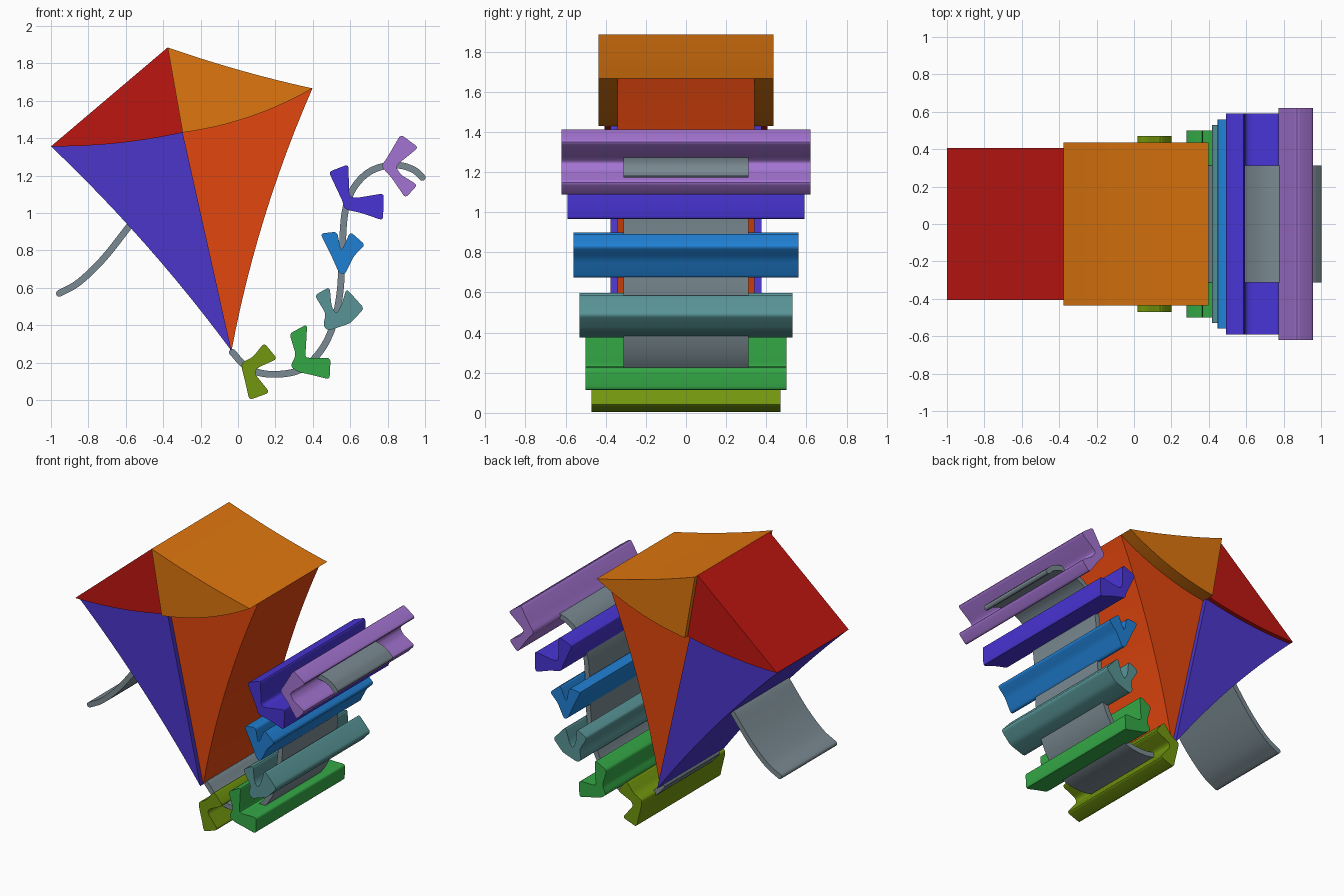
import bpy, bmesh, math
from mathutils import Vector

if "Cube" in bpy.data.objects:
    bpy.data.objects.remove(bpy.data.objects["Cube"])


def lin(c):
    return tuple((v / 255 / 12.92 if v < 10 else ((v / 255 + 0.055) / 1.055) ** 2.4) for v in c) + (1.0,)


def extrude(name, outline, half, rgb):
    """Solid made by pushing an XZ outline from y=-half to y=+half."""
    bm = bmesh.new()
    front = bm.faces.new([bm.verts.new((p[0], -half, p[1])) for p in outline])
    back = bmesh.ops.extrude_face_region(bm, geom=[front])["geom"]
    bmesh.ops.translate(bm, verts=[v for v in back if isinstance(v, bmesh.types.BMVert)], vec=(0, 2 * half, 0))
    if not any(f.normal.y < 0 and len(f.verts) == len(outline) for f in bm.faces):
        front_pts = [v for v in bm.verts if v.co.y < 0]
        if len(bm.faces) < len(outline) + 2:
            bm.faces.new(front_pts)
    bmesh.ops.recalc_face_normals(bm, faces=bm.faces)
    me = bpy.data.meshes.new(name)
    bm.to_mesh(me)
    bm.free()
    ob = bpy.data.objects.new(name, me)
    bpy.context.collection.objects.link(ob)
    mat = bpy.data.materials.new(name)
    mat.diffuse_color = lin(rgb)
    mat.use_nodes = True
    mat.node_tree.nodes["Principled BSDF"].inputs["Base Color"].default_value = mat.diffuse_color
    me.materials.append(mat)
    bpy.ops.object.select_all(action='DESELECT')
    ob.select_set(True)
    bpy.context.view_layer.objects.active = ob
    bpy.ops.object.shade_smooth_by_angle(angle=math.radians(30))
    return ob


def quad(a, c, b, n):
    """Quadratic curve from a to b with control point c, without b."""
    a, b, c = Vector(a), Vector(b), Vector(c)
    return [a * (1 - t) ** 2 + c * 2 * t * (1 - t) + b * t * t for t in (i / n for i in range(n))]


def panel(corners, bows):
    """Polygon whose sides are bent sideways by the given amounts."""
    out = []
    for i, a in enumerate(corners):
        a, b = Vector(a), Vector(corners[(i + 1) % len(corners)])
        d = (b - a).normalized()
        ctrl = (a + b) / 2 + Vector((-d.y, d.x)) * bows[i] * 2
        out += quad(a, ctrl, b, 12 if bows[i] else 1)
    return out


def rounded(pts, r=0.022):
    """Polygon with softened corners."""
    out = []
    for i, p in enumerate(pts):
        p, a, b = Vector(p), Vector(pts[i - 1]), Vector(pts[(i + 1) % len(pts)])
        s = p + (a - p).normalized() * min(r, 0.4 * (a - p).length)
        e = p + (b - p).normalized() * min(r, 0.4 * (b - p).length)
        out += quad(s, p, e, 4) + [e]
    return out


def ribbon(path, width, n=6):
    """Outline of a smooth strip with round ends following the path."""
    P = [Vector(p) for p in path]
    P = [2 * P[0] - P[1]] + P + [2 * P[-1] - P[-2]]
    line = []
    for p0, p1, p2, p3 in zip(P, P[1:], P[2:], P[3:]):
        for t in (i / n for i in range(n)):
            line.append(0.5 * (2 * p1 + (p2 - p0) * t + (2 * p0 - 5 * p1 + 4 * p2 - p3) * t * t
                               + (3 * p1 - p0 - 3 * p2 + p3) * t ** 3))
    line.append(P[-2])
    left, right, r = [], [], width / 2
    for i, p in enumerate(line):
        d = (line[min(i + 1, len(line) - 1)] - line[max(i - 1, 0)]).normalized()
        s = Vector((-d.y, d.x)) * r
        left.append(p + s)
        right.append(p - s)

    def cap(c, start):
        v = start - c
        out = []
        for k in range(1, 6):
            a = -math.pi * k / 6
            out.append(c + Vector((v.x * math.cos(a) - v.y * math.sin(a), v.x * math.sin(a) + v.y * math.cos(a))))
        return out
    return left + cap(line[-1], left[-1]) + right[::-1] + cap(line[0], right[0])


# Kite sail: four panels meeting at the spar crossing
TOP, LEFT, MID = (-0.376, 1.885), (-1.0, 1.356), (-0.296, 1.43)
RIGHT, BOTTOM = (0.398, 1.666), (-0.035, 0.262)
extrude("sail_upper_left", panel([TOP, LEFT, MID], [0, -0.02, 0]), 0.405, (190, 22, 17))
extrude("sail_upper_right", panel([TOP, MID, RIGHT], [0, -0.036, 0.012]), 0.437, (222, 118, 14))
extrude("sail_lower_left", panel([LEFT, BOTTOM, MID], [0.032, 0, 0.02]), 0.375, (75, 54, 202))
extrude("sail_lower_right", panel([MID, BOTTOM, RIGHT], [0, 0.042, 0.036]), 0.342, (226, 70, 14))

# Tail and line ribbons
GREY = (122, 138, 146)
extrude("tail", ribbon([(-0.03, 0.255), (0.03, 0.19), (0.10, 0.15), (0.19, 0.137), (0.30, 0.15), (0.38, 0.195),
                        (0.46, 0.29), (0.515, 0.42), (0.547, 0.59), (0.557, 0.80), (0.57, 0.99), (0.605, 1.11),
                        (0.675, 1.20), (0.76, 1.245), (0.86, 1.255), (0.94, 1.23), (0.985, 1.19)], 0.036), 0.312, GREY)
extrude("line", ribbon([(-0.955, 0.57), (-0.85, 0.63), (-0.72, 0.755), (-0.585, 0.925)], 0.036), 0.312, GREY)

# Tail bows, each wider than the one before
bows = [
    ("olive", (114, 150, 14), [(.02, .20), (.08, .23), (.14, .305), (.21, .22), (.10, .17), (.09, .14), (.17, .04),
                               (.06, 0), (.045, .07), (.02, .17)]),
    ("green", (52, 168, 70), [(.275, .355), (.37, .405), (.36, .23), (.38, .225), (.495, .225), (.49, .11),
                              (.39, .135), (.32, .15), (.28, .18), (.31, .24)]),
    ("teal", (88, 148, 150), [(.41, .56), (.49, .605), (.50, .50), (.525, .46), (.55, .50), (.58, .595), (.675, .49),
                              (.60, .41), (.48, .37), (.455, .40), (.47, .46)]),
    ("blue", (32, 128, 212), [(.44, .89), (.53, .90), (.55, .80), (.565, .82), (.60, .90), (.68, .83), (.62, .77),
                              (.57, .67), (.54, .68), (.50, .77)]),
    ("indigo", (72, 52, 212), [(.485, 1.22), (.59, 1.26), (.595, 1.09), (.63, 1.08), (.78, 1.105), (.775, .96),
                               (.66, 1.0), (.57, 1.02), (.56, 1.06)]),
    ("purple", (164, 116, 210), [(.765, 1.25), (.80, 1.30), (.87, 1.42), (.965, 1.35), (.86, 1.265), (.845, 1.245),
                                 (.87, 1.205), (.96, 1.15), (.895, 1.08), (.82, 1.19)]),
]
for i, (color, rgb, pts) in enumerate(bows):
    extrude("tail_bow_" + color, rounded(pts), 0.47 + 0.03 * i, rgb)
